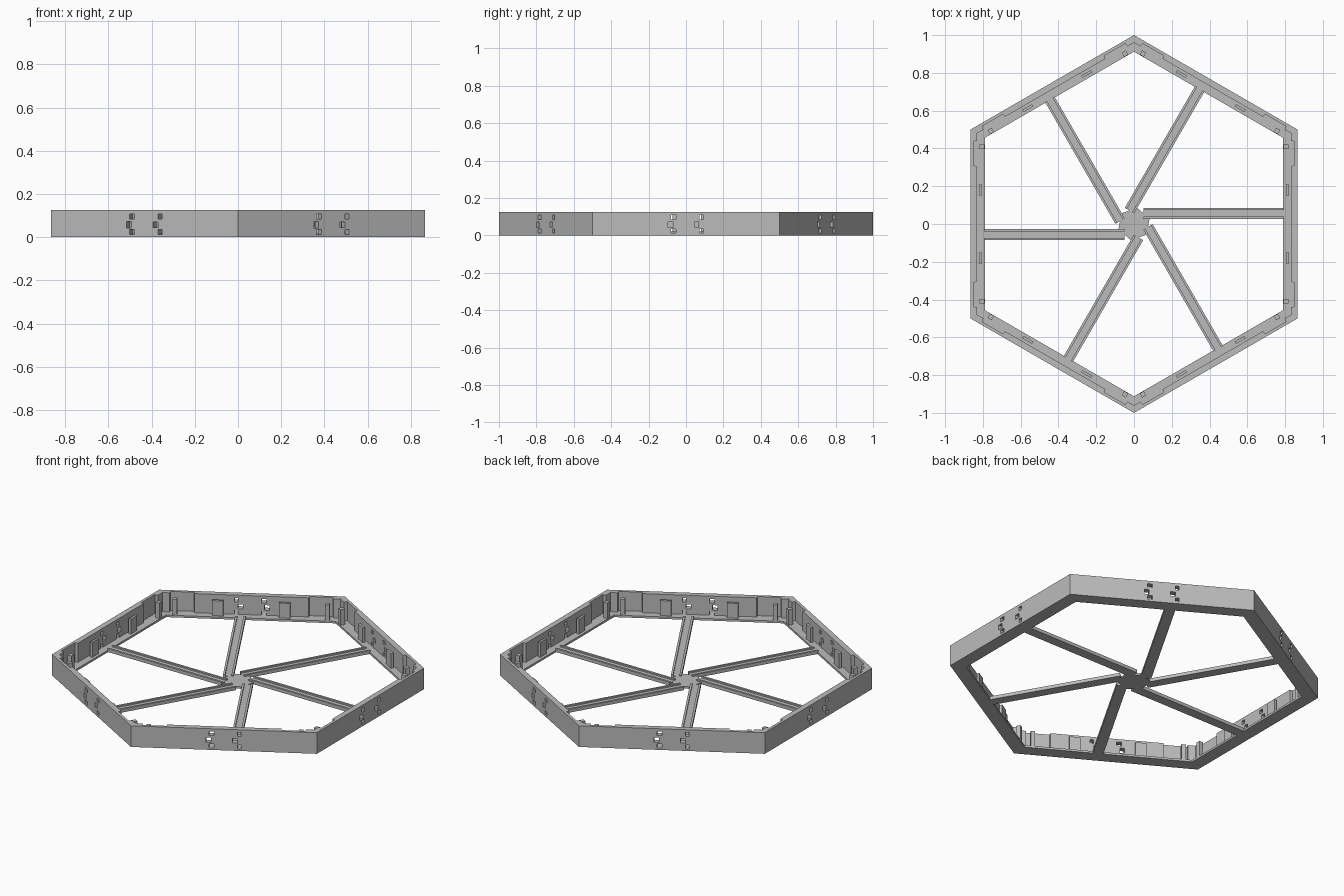
import bpy, bmesh, math
from mathutils import Matrix

cube = bpy.data.objects.get("Cube")
if cube:
    bpy.data.objects.remove(cube, do_unlink=True)

APOTHEM = math.sqrt(3) / 2
HEIGHT = 0.125
FLOOR = 0.012
TAN = math.tan(math.pi / 6)

grey = bpy.data.materials.new("light grey plastic")
grey.use_nodes = True
colour = (0.5, 0.5, 0.5, 1)
grey.diffuse_color = colour
grey.node_tree.nodes["Principled BSDF"].inputs["Base Color"].default_value = colour


def finish(name, bm):
    bmesh.ops.recalc_face_normals(bm, faces=bm.faces)
    mesh = bpy.data.meshes.new(name)
    bm.to_mesh(mesh)
    bm.free()
    mesh.materials.append(grey)
    obj = bpy.data.objects.new(name, mesh)
    bpy.context.collection.objects.link(obj)
    return obj


def turn(i):
    return Matrix.Rotation(i * math.pi / 3, 4, "Z")


def add_box(bm, x, y, z, matrix):
    """Box from (min, max) ranges, placed by a matrix."""
    size = Matrix.Diagonal((x[1] - x[0], y[1] - y[0], z[1] - z[0], 1))
    mid = Matrix.Translation([sum(r) / 2 for r in (x, y, z)])
    bmesh.ops.create_cube(bm, size=1, matrix=matrix @ mid @ size)


def six_boxes(name, boxes):
    """The same set of boxes on each of the six sides."""
    bm = bmesh.new()
    for i in range(6):
        for x, y, z in boxes:
            add_box(bm, x, y, z, turn(i))
    return finish(name, bm)


def hex_ring(name, steps, corner, z0, z1):
    """Hexagonal ring whose inner face follows (offset along side, thickness)."""
    bm = bmesh.new()
    rows = []
    side = [(-t, d) for t, d in steps] + [(t, d) for t, d in reversed(steps)]
    for i in range(6):
        a = APOTHEM - corner
        pts = [((a, -a * TAN), (APOTHEM, -0.5))]
        pts += [((APOTHEM - d, t), (APOTHEM, t)) for t, d in side]
        for inner, outer in pts:
            rows.append([bm.verts.new(turn(i) @ Matrix.Translation((*p, z)).translation)
                         for p, z in ((inner, z0), (outer, z0), (outer, z1), (inner, z1))])
    for r, s in zip(rows, rows[1:] + rows[:1]):
        for k in range(4):
            n = (k + 1) % 4
            bm.faces.new((r[k], r[n], s[n], s[k]))
    return finish(name, bm)


# Outer wall with thinner pockets near each corner
wall = hex_ring("outer_wall", [(0.44, 0.035), (0.437, 0.016), (0.31, 0.016), (0.307, 0.033)],
                0.035, 0, HEIGHT)

# Clip openings through the wall, in two bracket shapes per side
through = (0.75, 0.9)
cuts = []
for z in ((0.012, 0.035), (0.085, 0.108)):
    cuts += [(through, (-0.08, -0.053), z), (through, (0.073, 0.093), z)]
cuts += [(through, (-0.096, -0.07), (0.042, 0.072)), (through, (0.045, 0.073), (0.045, 0.071))]
cutter = six_boxes("clip_cutter", cuts)
cutter.hide_render = True
cutter.hide_viewport = True
cut = wall.modifiers.new("clip openings", "BOOLEAN")
cut.object = cutter
cut.solver = "EXACT"

# Base flange inside the wall
hex_ring("base_flange", [], 0.076, 0, FLOOR)

# Upright pegs, latch plates and centre stops along the flange
pegs, plates = [], []
for s in (-1, 1):
    pegs.append(((0.792, 0.818), (s * 0.41 - 0.012, s * 0.41 + 0.012), (0, 0.105)))
    plates.append(((0.806, 0.82), (s * 0.18 - 0.03, s * 0.18 + 0.03), (0, 0.1)))
six_boxes("corner_pegs", pegs)
six_boxes("latch_plates", plates)

# Spokes: shallow channels arranged as a pinwheel
inner, outer = 0.0275, 0.085
reach = (0.05, 0.795)
six_boxes("spokes", [(reach, (inner, outer), (0, FLOOR))])
six_boxes("spoke_lips", [(reach, (inner, inner + 0.012), (FLOOR / 2, 0.02)),
                         (reach, (outer - 0.012, outer), (FLOOR / 2, 0.02))])

# Hub joining the spokes
bm = bmesh.new()
bmesh.ops.create_cone(bm, cap_ends=True, segments=6, radius1=0.087, radius2=0.087, depth=FLOOR,
                      matrix=Matrix.Translation((0, 0, FLOOR / 2))
                      @ Matrix.Rotation(math.radians(78.5 - 90), 4, "Z"))
finish("hub", bm)
